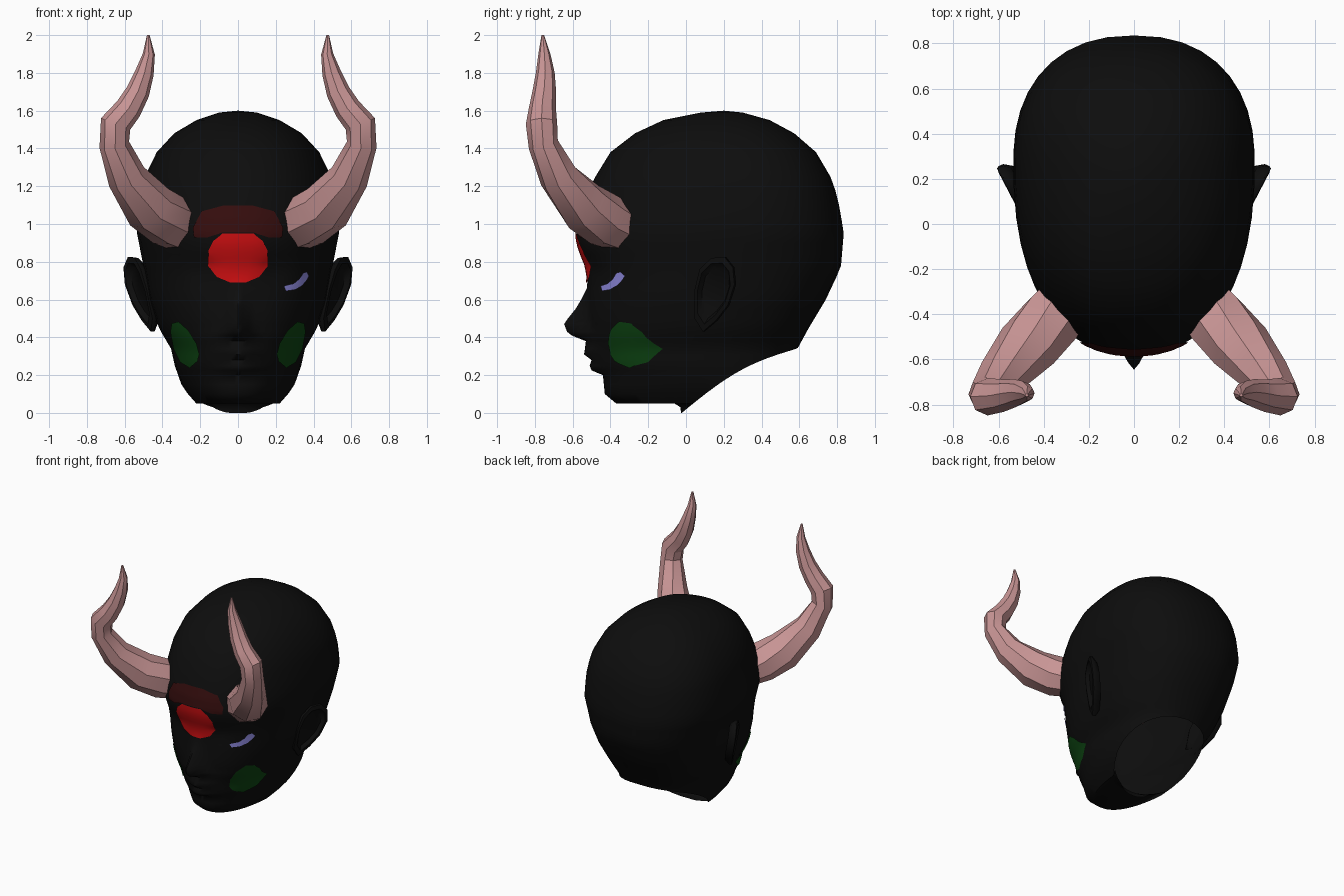
import bpy, bmesh, math
from mathutils import Vector
from mathutils.bvhtree import BVHTree

if "Cube" in bpy.data.objects:
    bpy.data.objects.remove(bpy.data.objects["Cube"])


def material(name, rgb):
    m = bpy.data.materials.new(name)
    m.diffuse_color = (*rgb, 1)
    m.use_nodes = True
    m.node_tree.nodes["Principled BSDF"].inputs["Base Color"].default_value = m.diffuse_color
    return m


BLACK = material("black", (0.004, 0.004, 0.004))
PINK = material("dusty pink", (0.58, 0.30, 0.30))
RED = material("red", (0.65, 0.005, 0.006))
MAROON = material("maroon", (0.035, 0.004, 0.004))
GREEN = material("green", (0.004, 0.058, 0.006))
LAVENDER = material("lavender", (0.28, 0.26, 0.75))


def finish(name, bm, mat, angle=35):
    me = bpy.data.meshes.new(name)
    bm.to_mesh(me)
    bm.free()
    ob = bpy.data.objects.new(name, me)
    me.materials.append(mat)
    bpy.context.collection.objects.link(ob)
    bpy.ops.object.select_all(action='DESELECT')
    ob.select_set(True)
    bpy.context.view_layer.objects.active = ob
    bpy.ops.object.shade_smooth_by_angle(angle=math.radians(angle))
    return ob


def bridge(bm, rings):
    for a, b in zip(rings, rings[1:]):
        n = len(a)
        for i in range(n):
            bm.faces.new((a[i], a[(i + 1) % n], b[(i + 1) % n], b[i]))


def lookup(table, z):
    for a, b in zip(table, table[1:]):
        if z <= b[0]:
            t = max(0, (z - a[0]) / (b[0] - a[0]))
            return [p + (q - p) * t for p, q in zip(a, b)][1:]
    return table[-1][1:]


# Skull outline: height, back y, half width, y of the widest point
OUTLINE = [(-.05, .56, .19, .2), (.03, .56, .20, .2), (.06, .56, .24, .2),
           (.15, .56, .30, .18), (.25, .57, .335, .12), (.34, .59, .355, .12),
           (.45, .65, .42, .15), (.6, .74, .47, .18), (.77, .82, .50, .22),
           (.95, .835, .535, .27), (1.08, .815, .53, .28), (1.18, .79, .51, .28),
           (1.25, .765, .495, .27), (1.37, .70, .44, .24), (1.5, .55, .32, .2),
           (1.57, .40, .18, .19), (1.59, .30, .10, .19)]
# Face line: height, front y, then bump depth and bump width for nose and lips
FACE = [(-.05, -.02), (.03, -.03), (.075, -.10), (.05, -.37), (.1, -.43),
        (.15, -.435), (.2, -.44), (.225, -.45, .05, .1), (.25, -.46, .05, .1),
        (.28, -.47, .03, .1), (.31, -.475, .065, .1), (.34, -.485, .05, .09),
        (.38, -.495, .035, .07), (.41, -.505, .10, .07), (.43, -.505, .125, .065),
        (.47, -.51, .135, .05), (.5, -.515, .11, .045), (.55, -.515, .07, .04),
        (.6, -.515, .04, .04), (.66, -.515, .01, .04), (.72, -.52), (.78, -.53),
        (.84, -.555), (.9, -.575), (.95, -.58), (1.02, -.57), (1.1, -.545),
        (1.18, -.515), (1.25, -.48), (1.38, -.40), (1.48, -.27), (1.55, -.12),
        (1.59, .08)]
HALF, POWER = 24, 2.3


def head_point(row, i):
    z, front = row[:2]
    bump, width = row[2:] if len(row) > 2 else (0, .1)
    back, w, mid = lookup(OUTLINE, z)
    side = 1 if i <= HALF else -1
    u = (i if i <= HALF else 2 * HALF - i) / HALF
    a = math.pi * u ** 1.4
    x = w * max(0, math.sin(a)) ** (2 / POWER)
    c = abs(math.cos(a)) ** (2 / POWER)
    if a < math.pi / 2:
        y = mid + (front - mid) * c - bump * math.exp(-(x / width) ** 2)
        y += .02 * math.exp(-((x - .2) / .08) ** 2 - ((z - .75) / .06) ** 2)
    else:
        y = mid + (back - mid) * c
    return Vector((side * x, y, z))


def neck_arch(y):
    return .05 * math.sin(math.pi * (y + .02) / .6) if -.02 < y < .58 else 0


# Head: lofted, with an open slanted neck
bm = bmesh.new()
rings = [[bm.verts.new(head_point(r, i)) for i in range(2 * HALF)] for r in FACE]
bridge(bm, rings)
crown = bm.verts.new((0, .2, 1.6))
for i in range(2 * HALF):
    bm.faces.new((rings[-1][i], rings[-1][(i + 1) % (2 * HALF)], crown))
for v in bm.verts:
    v.co.z -= neck_arch(v.co.y)
bmesh.ops.bisect_plane(bm, geom=bm.verts[:] + bm.edges[:] + bm.faces[:],
                       plane_co=(0, -.02, .002), plane_no=(0, .56, -1), clear_outer=True)
for v in bm.verts:
    v.co.z += neck_arch(v.co.y)
bmesh.ops.recalc_face_normals(bm, faces=bm.faces[:])
surface = BVHTree.FromBMesh(bm)
finish("head", bm, BLACK, 60)

# Ears: rim with a sunken bowl
EAR = [(0, .5), (0, .65), (.03, .76), (.1, .82), (.18, .825), (.23, .77),
       (.24, .68), (.2, .57), (.13, .49), (.05, .43)]
for side, label in ((1, "left"), (-1, "right")):
    bm = bmesh.new()
    rings = []
    for scale, out in ((.8, -.045), (1, -.01), (1, .012), (.82, .015), (.68, -.012)):
        ring = []
        for s, z in EAR:
            s, z = .11 + (s - .11) * scale, .65 + (z - .65) * scale
            x = .49 + .46 * s - .2 * max(0, .74 - z) + .9 * out
            ring.append(bm.verts.new((side * x, .05 + .88 * s - .42 * out, z)))
        rings.append(ring)
    bridge(bm, rings)
    bm.faces.new(rings[0])
    bm.faces.new(rings[-1])
    bmesh.ops.recalc_face_normals(bm, faces=bm.faces[:])
    finish(label + "_ear", bm, BLACK, 50)

# Horns: centre x, y, z and radius along a bent path
HORN = [(.30, -.34, .98, .13), (.37, -.43, 1.02, .145), (.47, -.54, 1.09, .14),
        (.59, -.675, 1.25, .105), (.655, -.755, 1.42, .08), (.648, -.765, 1.53, .083),
        (.58, -.76, 1.61, .072), (.53, -.75, 1.70, .063), (.495, -.745, 1.80, .05),
        (.472, -.75, 1.90, .032), (.475, -.758, 2.0, .007)]
for side, label in ((1, "left"), (-1, "right")):
    bm = bmesh.new()
    rings = []
    for k, (x, y, z, r) in enumerate(HORN):
        lo, hi = HORN[max(0, k - 1)], HORN[min(len(HORN) - 1, k + 1)]
        t = (Vector(hi[:3]) - Vector(lo[:3])).normalized()
        if k == len(HORN) - 1:
            t = Vector((0, 0, 1))
        p = t.cross(Vector((0, 1, 0))).normalized()
        q = t.cross(p)
        ring = []
        for i in range(8):
            a = math.tau * i / 8
            c = Vector((x, y, z)) + r * (p * math.cos(a) + q * math.sin(a))
            ring.append(bm.verts.new((side * c.x, c.y, c.z)))
        rings.append(ring)
    bridge(bm, rings)
    bm.faces.new(rings[0])
    bm.faces.new(rings[-1])
    bmesh.ops.recalc_face_normals(bm, faces=bm.faces[:])
    finish(label + "_horn", bm, PINK, 30)


# Painted plates: a sheet between two edge lines, laid on the head
def plate(name, upper, lower, mat, side=1, rows=8, fine=3):
    def refine(line):
        pts = [Vector(a).lerp(Vector(b), j / fine)
               for a, b in zip(line, line[1:]) for j in range(fine)]
        return pts + [Vector(line[-1])]
    bm = bmesh.new()
    grid = []
    for k in range(rows + 1):
        row = []
        for a, b in zip(refine(upper), refine(lower)):
            x, z = a.lerp(b, k / rows)
            hit, normal, _, _ = surface.ray_cast(Vector((side * x, -2, z)), Vector((0, 1, 0)))
            if hit is None:
                hit, normal, _, _ = surface.find_nearest(Vector((side * x, -.3, z)))
            row.append(bm.verts.new(hit + normal * .007))
        grid.append(row)
    for a, b in zip(grid, grid[1:]):
        for i in range(len(a) - 1):
            bm.faces.new((a[i], b[i], b[i + 1], a[i + 1]))
    bm.normal_update()
    if sum(f.normal.y for f in bm.faces) > 0:
        bmesh.ops.reverse_faces(bm, faces=bm.faces[:])
    finish(name, bm, mat, 60)


plate("brow_mark", [(-.155, .86), (-.13, .91), (-.08, .95), (.08, .95), (.13, .91), (.155, .86)],
      [(-.155, .78), (-.11, .72), (-.04, .69), (.04, .69), (.11, .72), (.155, .78)], RED)
plate("forehead_mark", [(-.235, .98), (-.19, 1.065), (-.08, 1.095), (.08, 1.095), (.19, 1.065), (.235, .98)],
      [(-.23, .93), (-.16, .93), (-.08, .955), (.08, .955), (.16, .93), (.23, .93)], MAROON)
for side, label in ((1, "left"), (-1, "right")):
    plate(label + "_cheek_mark", [(.20, .31), (.215, .37), (.26, .44), (.31, .485), (.345, .475)],
          [(.21, .275), (.25, .24), (.30, .27), (.335, .34), (.352, .43)], GREEN, side)
plate("under_eye_mark", [(.24, .672), (.29, .685), (.32, .71), (.34, .742), (.36, .748)],
      [(.25, .645), (.30, .653), (.335, .675), (.36, .705), (.37, .725)], LAVENDER, 1, 3)
